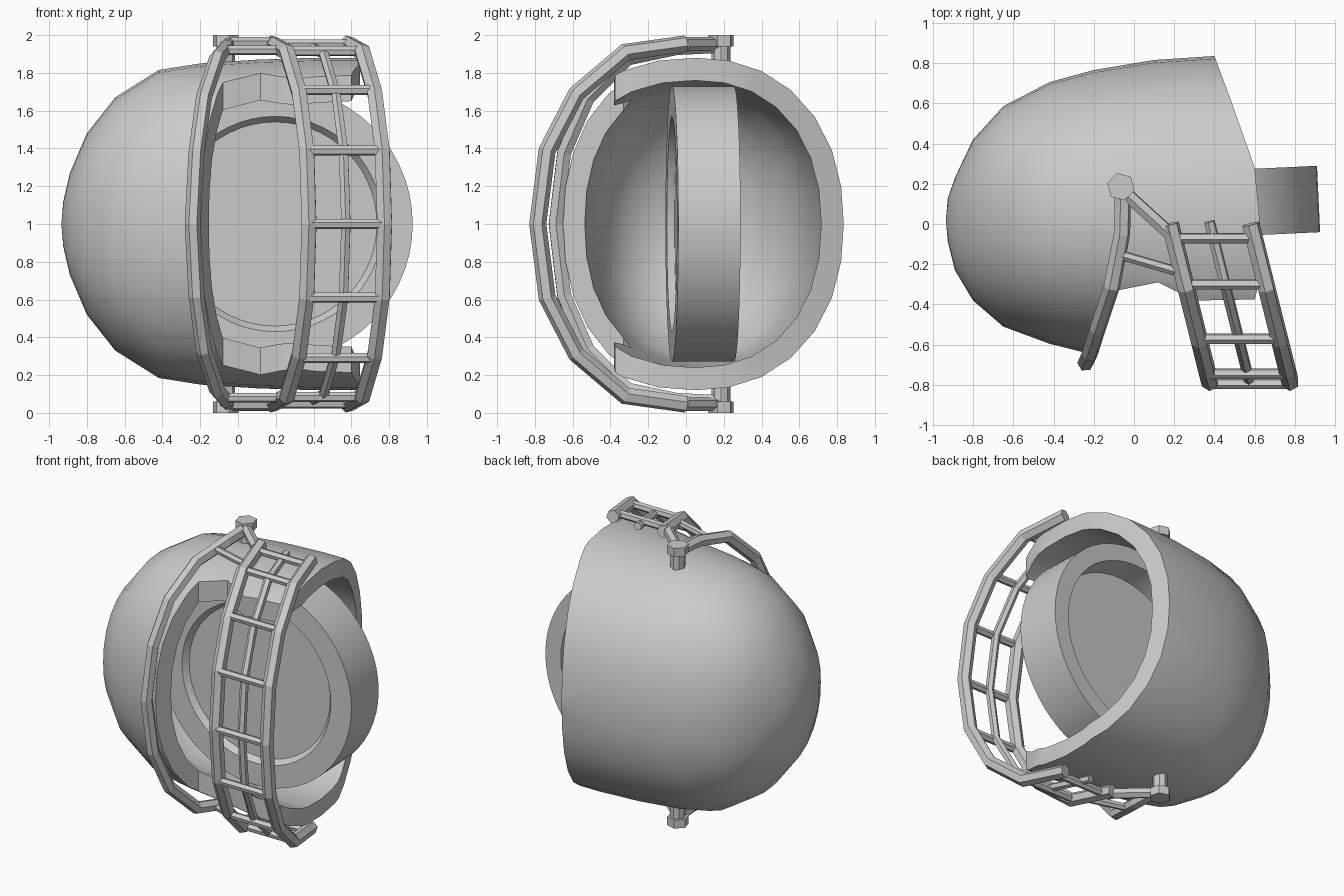
import bpy, bmesh
from math import sin, cos, pi, radians
from mathutils import Vector, Matrix

if "Cube" in bpy.data.objects:
    bpy.data.objects.remove(bpy.data.objects["Cube"])


def add(name, bm, smooth=None):
    bmesh.ops.recalc_face_normals(bm, faces=bm.faces[:])
    me = bpy.data.meshes.new(name)
    bm.to_mesh(me)
    bm.free()
    ob = bpy.data.objects.new(name, me)
    bpy.context.collection.objects.link(ob)
    if smooth:
        shade(ob, smooth)
    return ob


def activate(ob):
    bpy.ops.object.select_all(action='DESELECT')
    ob.select_set(True)
    bpy.context.view_layer.objects.active = ob


def shade(ob, deg):
    activate(ob)
    bpy.ops.object.shade_smooth_by_angle(angle=radians(deg))


def skin(bm, rings, closed_ring=True):
    for a, b in zip(rings, rings[1:]):
        for i in range(len(a)):
            j = (i + 1) % len(a)
            bm.faces.new((a[i], a[j], b[j], b[i]))


def bar(name, pts, r, sides=6):
    """Faceted bar swept along a path with mitred corners."""
    pts = [Vector(p) for p in pts]
    bm = bmesh.new()
    d0 = (pts[1] - pts[0]).normalized()
    u = d0.orthogonal().normalized()
    v = d0.cross(u)
    offs = [r * (cos(2 * pi * k / sides) * u + sin(2 * pi * k / sides) * v) for k in range(sides)]
    rings = [[bm.verts.new(pts[0] + o) for o in offs]]
    for i in range(1, len(pts)):
        din = (pts[i] - pts[i - 1]).normalized()
        dout = (pts[i + 1] - pts[i]).normalized() if i < len(pts) - 1 else din
        n = (din + dout).normalized()
        ring = []
        for w in rings[-1]:
            t = (pts[i] - w.co).dot(n) / din.dot(n)
            ring.append(bm.verts.new(w.co + t * din))
        rings.append(ring)
    skin(bm, rings)
    bm.faces.new(rings[0])
    bm.faces.new(rings[-1])
    return add(name, bm)


# Helmet shell: lofted sections (x, front y, back y, half height)
SECTIONS = [(-.925, -.09, .13, .12), (-.89, -.23, .23, .27), (-.8, -.38, .42, .48),
            (-.65, -.51, .585, .67), (-.42, -.595, .705, .815), (-.2, -.65, .765, .85),
            (.1, -.7, .815, .87), (.4, -.8, .835, .88), (.8, -.84, .84, .88)]
N = 28
bm = bmesh.new()
rings = []
for x, yf, yb, h in SECTIONS:
    c = .05 if x > -.85 else (yf + yb) / 2
    ring = []
    for k in range(N):
        a = 2 * pi * k / N
        ca, sa = cos(a), sin(a)
        s = (abs(ca) ** 2.2 + abs(sa) ** 2.2) ** (-1 / 2.2)
        y = c + s * ca * ((yb - c) if ca > 0 else (c - yf))
        ring.append(bm.verts.new((x, y, 1 + h * s * sa)))
    rings.append(ring)
skin(bm, rings)
tip = bm.verts.new((-.935, .02, 1))
for k in range(N):
    bm.faces.new((tip, rings[0][(k + 1) % N], rings[0][k]))
shell = add("helmet_shell", bm)
sol = shell.modifiers.new("thickness", 'SOLIDIFY')
sol.thickness = .12
sol.offset = -1

# Side-cut outline that trims the face and neck openings
OUTLINE = [(-1.2, -1), (-.21, -1), (-.2, -.66), (-.08, -.33), (.12, -.29), (.22, -.34),
           (.32, -.38), (.6, -.375), (.645, -.2), (.6, .28), (.48, .62), (.39, .86), (.36, 1.1), (-1.2, 1.1)]
bm = bmesh.new()
lo, hi = ([bm.verts.new((x, y, z)) for x, y in OUTLINE] for z in (-.2, 2.2))
skin(bm, [lo, hi])
bm.faces.new(lo)
bm.faces.new(hi)
trim = add("opening_trim", bm)
trim.hide_render = True
trim.hide_set(True)
mod = shell.modifiers.new("trim", 'BOOLEAN')
mod.operation = 'INTERSECT'
mod.solver = 'EXACT'
mod.object = trim
activate(shell)
for m in ("thickness", "trim"):
    bpy.ops.object.modifier_apply(modifier=m)
bpy.data.objects.remove(trim)
shade(shell, 32)

# Round inner pad: turned profile (radius, depth), recessed on both faces
PAD = [(.54, -.125), (.57, -.165), (.728, -.165), (.728, .165), (.61, .165), (.59, .0)]
M = 56
bm = bmesh.new()
rings = [[bm.verts.new((r * cos(2 * pi * k / M), d, r * sin(2 * pi * k / M))) for k in range(M)] for r, d in PAD]
skin(bm, rings)
bm.faces.new(rings[0])
bm.faces.new(rings[-1])
bm.transform(Matrix.Translation((.19, .09, 1)) @ Matrix.Rotation(radians(2.7), 4, 'Z'))
add("inner_pad", bm, 30)

# Face guard: one half-arc in (y, height), mirrored about z = 1
HALF = [(0, .955), (-.32, .91), (-.58, .69), (-.735, .39), (-.785, 0)]
ARC = HALF + [(y, -h) for y, h in HALF[-2::-1]]


def guard_x(x0, y):
    return x0 - .25 * y


for name, x0, r, inset in (("guard_upper_bar", .18, .045, 0), ("guard_lower_bar", .58, .045, 0),
                           ("guard_middle_bar", .375, .028, .012)):
    bar(name, [(guard_x(x0, y), y + inset, 1 + h * (1 - inset)) for y, h in ARC], r)

# Brow bar along the front edge of the shell
BROW = [(-.055, .15, .945), (-.06, -.05, .935), (-.11, -.31, .88), (-.18, -.52, .67), (-.22, -.645, .38), (-.24, -.69, 0)]
bar("brow_bar", [(x, y, 1 + h) for x, y, h in BROW] + [(x, y, 1 - h) for x, y, h in BROW[-2::-1]], .042)

# Short crossbars between the long bars
CROSS = [(-.07, .95), (-.3, .915), (-.57, .71), (-.745, .39), (-.795, 0)]
for i, (y, h) in enumerate(CROSS):
    for s in ((1, -1) if h else (1,)):
        bar(f"guard_crossbar_{i}_{'top' if s > 0 else 'bottom'}",
            [(guard_x(.18, y), y, 1 + s * h), (guard_x(.58, y), y, 1 + s * h)], .027)

# Side fittings: bolts, links and braces, mirrored
for s, side in ((1, "top"), (-1, "bottom")):
    B = (-.065, .185)
    bar(f"bolt_stem_{side}", [(*B, 1 + s * .78), (*B, 1 + s * .96)], .05, 8)
    bar(f"bolt_head_{side}", [(*B, 1 + s * .94), (*B, 1 + s)], .07, 6)
    bar(f"guard_link_{side}", [(-.05, .16, 1 + s * .955), (.18, -.05, 1 + s * .955)], .036)
    bar(f"guard_brace_{side}", [(-.08, -.15, 1 + s * .92), (.23, -.24, 1 + s * .92)], .025)
